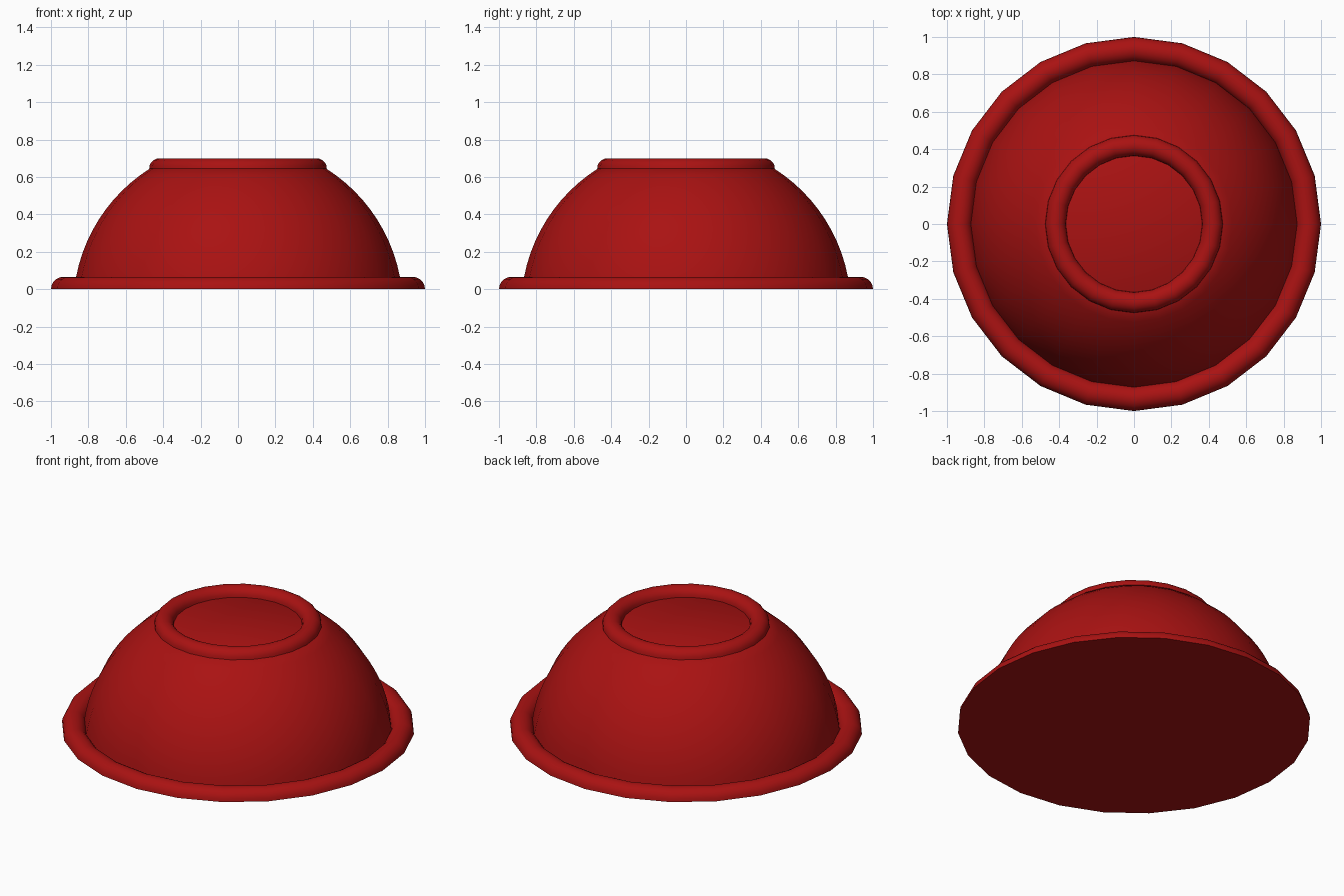
import bpy, bmesh, math

if "Cube" in bpy.data.objects:
    bpy.data.objects.remove(bpy.data.objects["Cube"])

SIDES = 24
red = bpy.data.materials.new("red")
red.diffuse_color = (0.4, 0.006, 0.006, 1)
red.use_nodes = True
red.node_tree.nodes["Principled BSDF"].inputs["Base Color"].default_value = red.diffuse_color


def lathe(name, profile, closed=False):
    """Spin an (r, z) profile about z; r = 0 points become poles."""
    bm = bmesh.new()
    vs = [bm.verts.new((r, 0, z)) for r, z in profile]
    edges = [bm.edges.new(p) for p in zip(vs, vs[1:])]
    if closed:
        edges.append(bm.edges.new((vs[-1], vs[0])))
    bmesh.ops.spin(bm, geom=vs + edges, cent=(0, 0, 0), axis=(0, 0, 1),
                   angle=math.tau, steps=SIDES)
    bmesh.ops.remove_doubles(bm, verts=bm.verts, dist=1e-4)
    bmesh.ops.recalc_face_normals(bm, faces=bm.faces)
    me = bpy.data.meshes.new(name)
    bm.to_mesh(me)
    bm.free()
    ob = bpy.data.objects.new(name, me)
    bpy.context.collection.objects.link(ob)
    me.materials.append(red)
    bpy.ops.object.select_all(action='DESELECT')
    bpy.context.view_layer.objects.active = ob
    ob.select_set(True)
    bpy.ops.object.shade_smooth_by_angle(angle=math.radians(35))
    return ob


def half_round(r, z, width, height, n=10):
    """Half-round bead section with a flat underside."""
    return [(r + width * math.cos(math.pi * i / n),
             z + height * math.sin(math.pi * i / n)) for i in range(n + 1)]


# domed body: spherical zone, closed flat at both ends
R, C, TOP = 0.8815, -0.10, 0.645
a0, a1 = math.asin(-C / R), math.asin((TOP - C) / R)
N = 12
arc = [(R * math.cos(a0 + (a1 - a0) * i / N),
        C + R * math.sin(a0 + (a1 - a0) * i / N)) for i in range(N + 1)]
lathe("bowl_body", [(0, 0)] + arc + [(0, TOP)])

# wide rim at the ground and small foot ring on top
lathe("rim", half_round(0.934, 0, 0.066, 0.066), closed=True)
lathe("foot_ring", half_round(0.42, TOP, 0.055, 0.055), closed=True)
